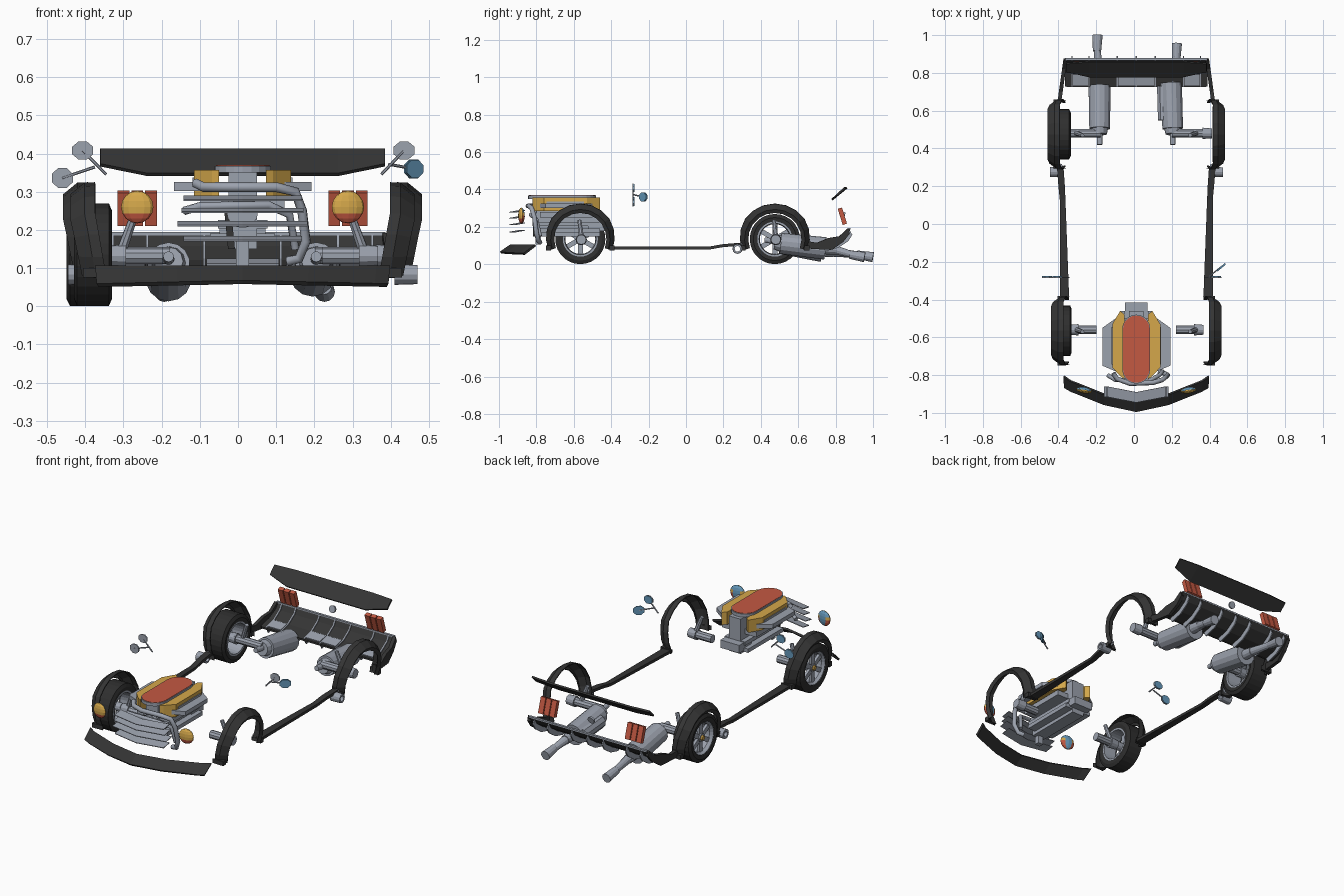
import bpy, bmesh, math
from mathutils import Vector, Matrix

if "Cube" in bpy.data.objects:
    bpy.data.objects.remove(bpy.data.objects["Cube"])

C = 0.012  # symmetry line of the car in x


def mat(name, col):
    m = bpy.data.materials.new(name)
    m.diffuse_color = (*col, 1)
    m.use_nodes = True
    m.node_tree.nodes["Principled BSDF"].inputs["Base Color"].default_value = m.diffuse_color
    return m


BLACK = mat("black_plastic", (0.035, 0.035, 0.035))
RUBBER = mat("tyre_rubber", (0.028, 0.028, 0.028))
GREY = mat("grey_metal", (0.33, 0.36, 0.42))
GOLD = mat("gold", (0.66, 0.39, 0.07))
RED = mat("red", (0.55, 0.10, 0.055))
BLUE = mat("blue_glass", (0.13, 0.32, 0.50))


def finish(name, bm, *mats, thick=0):
    bmesh.ops.recalc_face_normals(bm, faces=bm.faces[:])
    me = bpy.data.meshes.new(name)
    bm.to_mesh(me)
    bm.free()
    ob = bpy.data.objects.new(name, me)
    bpy.context.collection.objects.link(ob)
    for m in mats:
        me.materials.append(m)
    if thick:
        mod = ob.modifiers.new("thickness", 'SOLIDIFY')
        mod.thickness, mod.offset = thick, 0
    return ob


def loft(name, rows, m, thick=0.008, close=False):
    """Sheet through rows of points."""
    bm = bmesh.new()
    g = [[bm.verts.new(p) for p in r] for r in rows]
    n = len(rows[0])
    for a, b in zip(g, g[1:]):
        for j in range(n if close else n - 1):
            k = (j + 1) % n
            bm.faces.new((a[j], a[k], b[k], b[j]))
    return finish(name, bm, m, thick=thick)


def ring(name, c, prof, m, n=28):
    """Profile (x, radius) turned around an axle along x."""
    loft(name, [[(c[0] + px, c[1] + r * math.cos(a), c[2] + r * math.sin(a)) for px, r in prof]
                for a in [2 * math.pi * i / n for i in range(n + 1)]], m, 0, True)


def box(name, c, s, m, rot=(0, 0, 0)):
    bm = bmesh.new()
    R = Matrix.Rotation(rot[2], 4, 'Z') @ Matrix.Rotation(rot[1], 4, 'Y') @ Matrix.Rotation(rot[0], 4, 'X')
    bmesh.ops.create_cube(bm, size=1, matrix=Matrix.Translation(c) @ R @ Matrix.Diagonal((*s, 1)))
    return finish(name, bm, m)


def cyl(name, p, q, r1, r2, m, n=12):
    p, q = Vector(p), Vector(q)
    bm = bmesh.new()
    d = q - p
    M = Matrix.Translation((p + q) / 2) @ d.to_track_quat('Z', 'Y').to_matrix().to_4x4()
    bmesh.ops.create_cone(bm, cap_ends=True, segments=n, radius1=r1, radius2=r2, depth=d.length, matrix=M)
    return finish(name, bm, m)


def prism(name, outline, z0, z1, m):
    bm = bmesh.new()
    f = bm.faces.new([bm.verts.new((x, y, z0)) for x, y in outline])
    for v in bmesh.ops.extrude_face_region(bm, geom=[f])['geom']:
        if isinstance(v, bmesh.types.BMVert):
            v.co.z = z1
    return finish(name, bm, m)


def tube(name, pts, r, m):
    cu = bpy.data.curves.new(name, 'CURVE')
    cu.dimensions, cu.bevel_depth, cu.bevel_resolution, cu.use_fill_caps = '3D', r, 2, True
    sp = cu.splines.new('POLY')
    sp.points.add(len(pts) - 1)
    for q, p in zip(sp.points, pts):
        q.co = (*p, 1)
    cu.materials.append(m)
    bpy.context.collection.objects.link(bpy.data.objects.new(name, cu))


def wheel(name, x, y, w):
    """Open-spoked wheel with a gold hub cap."""
    c = (x, y, .135)
    ring(name + "_tyre", c, [(px * w, r) for px, r in ((-.46, .092), (-.5, .115), (-.42, .134),
                             (.42, .134), (.5, .115), (.46, .092))], RUBBER)
    ring(name + "_rim", c, [(-.47 * w, .094), (.47 * w, .094), (.47 * w, .084), (-.3 * w, .08)], GREY)
    for i in range(6):
        a = math.pi * i / 3 + math.pi / 6
        box(name + "_spoke", (x - .25 * w, y + .048 * math.cos(a), .135 + .048 * math.sin(a)),
            (.016, .082, .026), GREY, (a, 0, 0))
    cyl(name + "_hub", (x - .38 * w, y, .135), (x + .4 * w, y, .135), .024, .024, GREY)
    cyl(name + "_cap", (x - .46 * w, y, .135), (x - .38 * w, y, .135), .012, .016, GOLD, 8)


# wheels exist on the left side only
wheel("front_wheel", -0.38, -0.565, 0.10)
wheel("rear_wheel", -0.392, 0.475, 0.115)

for s in (-1, 1):
    # wheel arches: sloped shoulder and outer lip swept around the wheel
    for nm, y, w, rx in (("front_arch", -.565, .448, 1), ("rear_arch", .475, .467, 1.02)):
        rows = []
        for i in range(13):
            a = math.radians(-20 + 220 * i / 12)
            k = min(1, (1 - abs(i - 6) / 6) * 2)
            dx = .03 * (1 - k)
            rows.append([(C + s * (w + px - dx), y + r * rx * math.cos(a), .135 + r * math.sin(a))
                         for px, r in ((-.062, .176 + .011 * k), (-.035, .178 + .008 * k), (0, .158), (-.01, .141))])
        loft(nm, rows, BLACK, .006)
        for e in (-1, 1):  # pointed tabs at the arch ends
            x0, yy = w - .03, y + e * .17
            prism(nm + "_tab", [(C + s * x0, yy - .014), (C + s * x0, yy + .014),
                                (C + s * (w - .10), yy + e * .012)], .075, .10, BLACK)
    # side skirts
    sk = [(-.40, .355, .405, .078), (.13, .375, .405, .08), (.2, .378, .412, .092), (.30, .385, .42, .10)]
    loft("side_skirt", [[(C + s * a, y, z), (C + s * b, y, z), (C + s * b, y, z + .016), (C + s * a, y, z + .016)]
                        for y, a, b, z in sk], BLACK, 0, True)
    # hollow side outlet
    ring("side_outlet", (C + s * .428, .275, .083), [(-.03, .027), (.03, .025), (.03, .015), (-.03, .015)], GREY, 12)
    cyl("outlet_arm", (C + s * .40, .31, .12), (C + s * .41, .295, .10), .012, .016, GREY, 8)
    # axle stubs and dampers
    for y, x0, x1 in ((-.56, .21, .355), (.48, .19, .40)):
        cyl("axle_beam", (C + s * x0, y, .132), (C + s * x1, y, .132), .023, .023, GREY, 10)
        cyl("axle_hub", (C + s * (x1 - .05), y, .132), (C + s * x1, y, .132), .03, .026, GREY)
        cyl("damper", (C + s * .315, y, .15), (C + s * .285, y - .01, .235), .014, .011, GREY, 8)
    # rear quarter strip
    prof = [((.64, .085), (.64, .125)), ((.72, .08), (.70, .115)), ((.78, .078), (.76, .14)),
            ((.84, .12), (.82, .15)), ((.875, .165), (.865, .192))]
    loft("rear_quarter", [[(C + s * (.408 - .14 * (y - .64)), y, z) for y, z in pr] for pr in prof], BLACK, .02)
    # tail lights: three leaning bars
    for i in range(3):
        box("tail_light_bar", (C + s * (.24 + .036 * i), .836, .257), (.031, .024, .09), RED, (.3, 0, 0))
    # headlights: flattened balls with coloured bands
    bm = bmesh.new()
    bmesh.ops.create_uvsphere(bm, u_segments=12, v_segments=8, radius=.042)
    for f in bm.faces:
        c = f.calc_center_median()
        if c.y > .005:
            f.material_index = 2 if abs(c.x) < .014 or c.z > .02 else (1 if c.z < 0 else 0)
        elif c.z < -.012:
            f.material_index = 1
    bm.transform(Matrix.Translation((C + s * .276, -.88, .26)) @ Matrix.Rotation(s * .15, 4, 'Z')
                 @ Matrix.Diagonal((1.02, .4, 1.02, 1)))
    finish("headlight", bm, GOLD, RED, BLUE)
    # engine covers and heads
    prism("engine_cover", [(C + s * x, y) for x, y in ((.062, -.82), (.08, -.81), (.127, -.76),
          (.127, -.53), (.085, -.46), (.062, -.48))], .285, .357, GOLD)
    box("cover_slot", (C + s * .128, -.645, .32), (.006, .20, .034), GREY)
    prism("cylinder_head", [(C + s * x, y) for x, y in ((.11, -.78), (.18, -.75), (.18, -.55), (.11, -.50))],
          .302, .325, GREY)


def mirror(x, y, z, foot, turn, rx, rz, shell=GREY):
    """Flat octagon on a thin stalk, blue glass behind."""
    for nm, dy, m, k in (("mirror_shell", 0, shell, 1), ("mirror_glass", .004, BLUE, .93)):
        bm = bmesh.new()
        bmesh.ops.create_cone(bm, cap_ends=True, segments=8, radius1=1, radius2=1, depth=.005)
        bm.transform(Matrix.Translation((x, y, z)) @ Matrix.Rotation(turn, 4, 'Z') @ Matrix.Translation((0, dy, 0))
                     @ Matrix.Diagonal((rx * k, 1, rz * k, 1)) @ Matrix.Rotation(math.pi / 2, 4, 'X')
                     @ Matrix.Rotation(math.pi / 8, 4, 'Z'))
        finish(nm, bm, m)
    cyl("mirror_stalk", (x, y, z), foot, .004, .004, GREY, 6)


mirror(-.407, -.283, .408, (-.345, -.283, .345), 0, .030, .025)
mirror(-.46, -.283, .336, (-.375, -.283, .365), 0, .030, .028)
mirror(.435, -.283, .408, (.375, -.283, .345), 0, .030, .025)
mirror(.46, -.228, .36, (.395, -.28, .372), math.pi + .7, .033, .027, BLUE)

# front lip: sloped blade in a shallow V
lip = [(-.38, -.865, -.805), (-.345, -.885, -.83), (-.17, -.955, -.90), (0, -.992, -.935),
       (.17, -.955, -.90), (.345, -.885, -.83), (.38, -.865, -.805)]
loft("front_lip", [[(C + x, a, .055 + .008 * (1 - abs(x) / .38)), (C + x * 1.01, b, .102)] for x, a, b in lip], BLACK, .012)

# grille slats
for z, w in ((.278, .155), (.246, .16), (.211, .17), (.172, .155)):
    loft("grille_slat", [[(C + x, y, z), (C + x, y + .055, z + .01)]
                         for x, y in ((-w, -.915), (0, -.945), (w, -.915))], GREY, .004)


# engine: oval intake, block, sump and pipes
def oval(r, y0, y1):
    out = [(C + r * math.cos(a), y1 - r + r * math.sin(a)) for a in [math.pi * i / 10 for i in range(11)]]
    return out + [(2 * C - x, y0 + y1 - y) for x, y in out]


prism("intake_rim", oval(.074, -.845, -.48), .35, .368, GREY)
prism("intake_lid", oval(.070, -.84, -.485), .364, .370, RED)
box("engine_block", (C, -.63, .25), (.075, .34, .2), GREY)
box("engine_shelf", (C, -.64, .265), (.22, .28, .03), GREY)
box("lower_shelf", (C, -.63, .215), (.13, .34, .022), GREY)
box("sump", (C, -.62, .18), (.17, .32, .022), GREY)
box("gearbox", (C, -.47, .20), (.12, .11, .045), GREY)
box("front_strut", (C, -.79, .14), (.034, .03, .07), GREY)
cyl("pulley", (C, -.82, .245), (C, -.79, .245), .04, .04, GREY, 16)
box("belt", (C - .035, -.812, .21), (.018, .012, .12), BLACK, (0, -.1, 0))
tube("coolant_pipe", [(-.11, -.79, .322), (-.09, -.82, .312), (-.02, -.845, .312), (.1, -.84, .312),
                      (.15, -.825, .30), (.168, -.81, .25), (.178, -.80, .17), (.16, -.79, .125),
                      (.13, -.78, .118)], .013, GREY)
tube("lower_pipe", [(-.14, -.80, .25), (-.10, -.825, .262), (.08, -.83, .265), (.135, -.80, .24),
                    (.15, -.78, .15)], .011, GREY)

# rear spoiler
loft("rear_spoiler", [[(C + x, .78 + (z - .345) * 1.1, z), (C + x, .85 + .01 * (abs(x) < .3), .410)]
                      for x, z in ((-.373, .37), (-.25, .345), (.25, .345), (.373, .37))], BLACK, .010)

# diffuser panel with fins, frame and round plate
dp = [(.73, .10), (.80, .118), (.855, .155), (.875, .188)]
loft("diffuser", [[(C + x, y, z) for y, z in dp] for x in (-.378, 0, .378)], BLACK, .008)
box("diffuser_top_edge", (C, .872, .190), (.75, .014, .008), GREY)
box("diffuser_low_edge", (C, .728, .099), (.74, .008, .010), BLACK)
for x in (-.34, -.25, -.10, 0, .10, .25, .34):
    loft("diffuser_fin", [[(C + x, y - .006, z + .007), (C + x, y + .014, z - .03)] for y, z in dp], GREY, .007)
for x, w in ((-.295, .08), (.295, .08), (-.05, .09), (.05, .09)):
    box("diffuser_panel", (C + x, .764, .115), (w, .06, .008), GREY, (.22, 0, 0))
cyl("round_plate", (C, .838, .26), (C, .848, .257), .02, .02, GREY)

# exhausts: inlet, muffler, neck, pipe and flared tip
for nm, x, xe, (y1, y2, y3, z1) in (("left", -.182, -.196, (.73, .915, 1.0, .072)),
                                    ("right", .205, .224, (.745, .875, .955, .085))):
    cyl(nm + "_inlet", (x, .42, .13), (x, .51, .12), .014, .016, GREY)
    cyl(nm + "_muffler", (x, .505, .112), (x - .01 * (x > 0), y1, z1), .056, .06, GREY, 14)
    cyl(nm + "_collar", (x, .475, .118), (x, .51, .112), .038, .046, GREY)
    cyl(nm + "_neck", (x, y1 - .02, z1), (x, y1 + .06, z1 - .008), .03, .026, GREY)
    cyl(nm + "_pipe", (x, y1 + .05, z1 - .007), (xe, y2 + .02, .05), .024, .017, GREY)
    cyl(nm + "_tip", (xe, y2, .052), (xe + .003, y3, .038), .022, .027, GREY)
cyl("right_chamber", (.165, .55, .10), (.16, .73, .09), .04, .04, GREY, 10)
